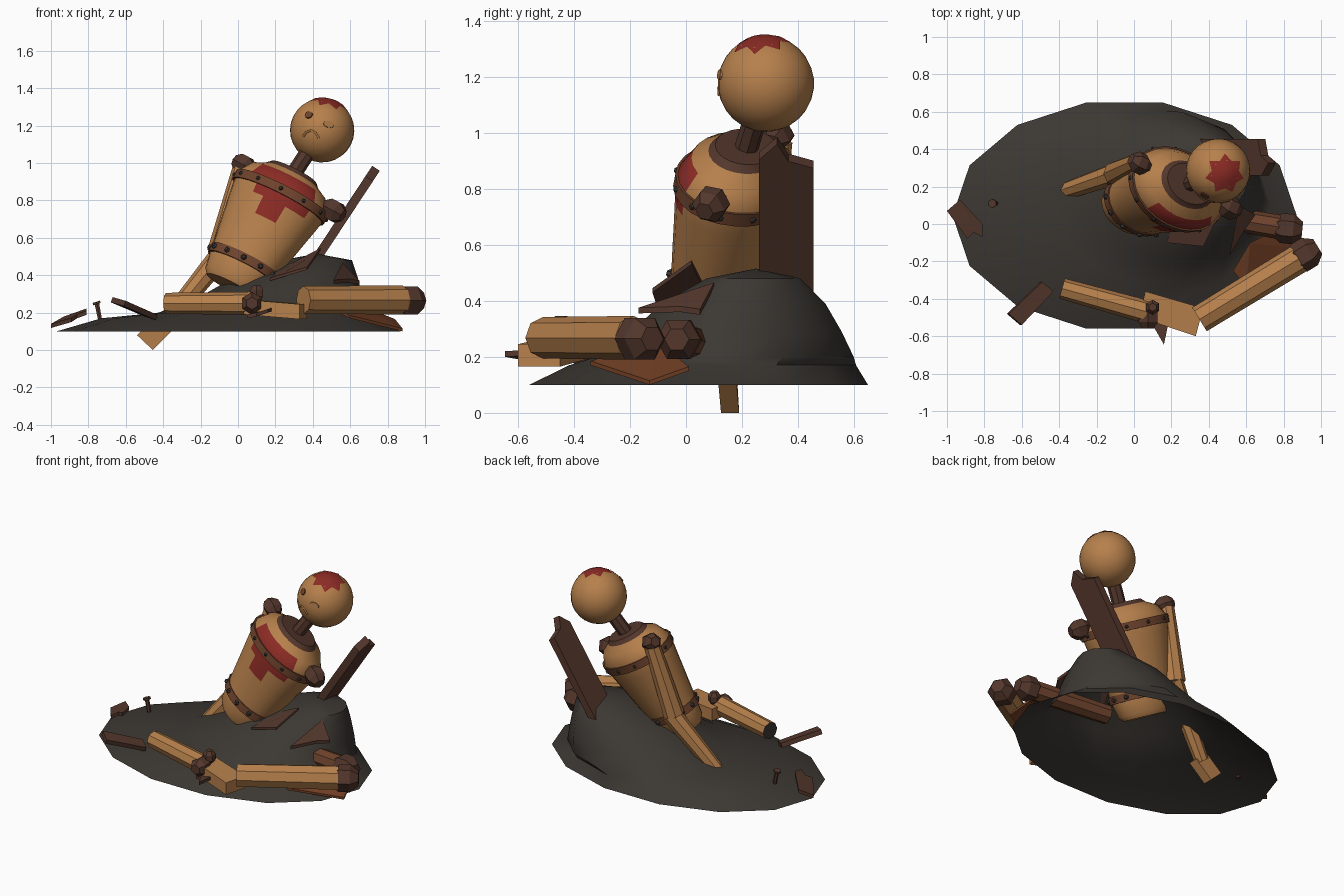
import bpy, bmesh, math
from mathutils import Vector as V

if "Cube" in bpy.data.objects:
    bpy.data.objects.remove(bpy.data.objects["Cube"])


def mat(name, r, g, b):
    m = bpy.data.materials.new(name)
    m.diffuse_color = (r, g, b, 1)
    m.use_nodes = True
    m.node_tree.nodes["Principled BSDF"].inputs["Base Color"].default_value = m.diffuse_color
    return m


WOOD = mat("warm wood", .47, .216, .072)
DARK = mat("dark brown wood", .087, .038, .025)
BAND = mat("brown band", .155, .056, .026)
RED = mat("red paint", .26, .024, .018)
EARTH = mat("charcoal earth", .045, .039, .033)
RUST = mat("rust", .17, .05, .018)
METAL = mat("dark metal", .042, .038, .035)
SHADE = mat("shaded wood", .41, .185, .062)


def finish(name, bm, mats, smooth=False, recalc=True):
    if recalc:
        bmesh.ops.recalc_face_normals(bm, faces=bm.faces[:])
    me = bpy.data.meshes.new(name)
    bm.to_mesh(me)
    bm.free()
    for m in mats:
        me.materials.append(m)
    ob = bpy.data.objects.new(name, me)
    bpy.context.collection.objects.link(ob)
    if smooth:
        bpy.ops.object.select_all(action='DESELECT')
        ob.select_set(True)
        bpy.context.view_layer.objects.active = ob
        bpy.ops.object.shade_smooth_by_angle(angle=math.radians(38))
    return ob


def basis(axis, ref=None):
    # u points to the front, v to the right, w along the axis
    w = V(axis).normalized()
    ref = V(ref) if ref else V((0, -1, 0)) if abs(w.y) < .9 else V((0, 0, 1))
    u = (ref - w * ref.dot(w)).normalized()
    return u, w.cross(u), w


def lathe(name, base, axis, prof, n, mats, rule=None, smooth=False, caps=True, cap_mats=(0, 0),
          ref=None, flat=1):
    u, v, w = basis(axis, ref)
    u = u * flat
    bm = bmesh.new()
    rings = [[bm.verts.new(V(base) + w * t + (u * math.cos(a) + v * math.sin(a)) * r)
              for a in [2 * math.pi * j / n for j in range(n)]] for t, r in prof]
    for i in range(len(prof) - 1):
        for j in range(n):
            k = (j + 1) % n
            f = bm.faces.new((rings[i][j], rings[i][k], rings[i + 1][k], rings[i + 1][j]))
            if rule:
                th = (360 * (j + .5) / n + 180) % 360 - 180
                f.material_index = rule((prof[i][0] + prof[i + 1][0]) / 2, th)
    if caps:
        for ring, c in zip((rings[0], rings[-1]), cap_mats):
            bm.faces.new(ring).material_index = c
    return finish(name, bm, mats, smooth)


def rod(name, a, b, r1, r2, n=8, m=WOOD, end=None):
    a, b = V(a), V(b)
    return lathe(name, a, b - a, [(0, r1), ((b - a).length, r2)], n,
                 [m, end or m], cap_mats=(1, 1))


def ball(name, c, axis, r, m=DARK):
    return lathe(name, c, axis, [(-r, r * .55), (-r * .4, r), (r * .4, r), (r, r * .55)], 6, [m])


def slab(name, pts, ext, m=DARK):
    bm = bmesh.new()
    a = [bm.verts.new(p) for p in pts]
    b = [bm.verts.new(V(p) + V(ext)) for p in pts]
    bm.faces.new(a)
    bm.faces.new(b[::-1])
    for j in range(len(a)):
        k = (j + 1) % len(a)
        bm.faces.new((a[j], a[k], b[k], b[j]))
    bmesh.ops.triangulate(bm, faces=[f for f in bm.faces if len(f.verts) > 4])
    return finish(name, bm, [m])


# Mound: open shell lofted through 14-sided ellipses
bm = bmesh.new()
rings = []
for z, cx, cy, rx, ry in [(.10, -.05, .045, .92, .62), (.17, 0, .095, .73, .525),
                          (.20, .135, .14, .56, .47), (.29, .235, .18, .43, .385),
                          (.39, .31, .205, .33, .30), (.48, .42, .24, .19, .17)]:
    rings.append([bm.verts.new((cx + rx * math.cos(2 * math.pi * j / 14),
                                cy + ry * math.sin(2 * math.pi * j / 14), z)) for j in range(14)])
top = bm.verts.new((.42, .25, .515))
for j in range(14):
    k = (j + 1) % 14
    for o, i in zip(rings, rings[1:]):
        bm.faces.new((o[j], o[k], i[k], i[j]))
    bm.faces.new((rings[-1][j], rings[-1][k], top))
finish("mound", bm, [EARTH], True, False)

# Torso: leaning, flattened barrel turned to the left, with red paint
B, AX = V((0, .09, .41)), V((.3, .125, .54))
FWD, FLAT = (-.44, -.9, 0), .76


def torso_paint(t, th):
    if t > .60:
        return 2
    if t > .5:
        return int(t < .57 and -30 < th < 60)
    return int((t > .40 and -15 < th < 60) or (.29 < t < .41 and 0 < th < 30))


PROF = [(-.08, .15), (-.05, .175), (.03, .192), (.09, .203), (.2, .225), (.30, .244), (.40, .264),
        (.44, .271), (.5, .276), (.57, .232), (.605, .165), (.63, .14)]
lathe("torso", B, AX, PROF, 24, [WOOD, RED, DARK], torso_paint, True, cap_mats=(0, 2),
      ref=FWD, flat=FLAT)

# Bands with studs
U, W2, W = basis(AX, FWD)
for name, t, r, s in (("lower_band", .06, .197, .016), ("upper_band", .475, .275, .012)):
    lathe(name, B, AX, [(t - .025, r - .008), (t - .025, r + .01), (t + .025, r + .012),
                        (t + .025, r - .006)], 24, [BAND], caps=False, smooth=True,
          ref=FWD, flat=FLAT)
    for j in range(12):
        a = math.radians(30 * j + 15)
        d = U * math.cos(a) * FLAT + W2 * math.sin(a)
        n = U * math.cos(a) + W2 * math.sin(a) * FLAT
        ball(name + "_stud", B + W * t + d * (r + .007), n, s, METAL)

# Neck and head
H, R = V((.45, .285, 1.175)), .172
rod("neck", B + W * .6, H, .043, .043, 8, DARK)
HA = V((.25, -.12, 1))
lathe("head", H, HA, [(-R * math.cos(math.pi * i / 14), max(.002, R * math.sin(math.pi * i / 14)))
                      for i in range(15)], 28, [WOOD], smooth=True)

# Star of red paint on the crown
u, v, w = basis(HA)
bm = bmesh.new()


def crown(pol, j):
    p, a = math.radians(pol), 2 * math.pi * j / 14
    return bm.verts.new(H + (w * math.cos(p) + (u * math.cos(a) + v * math.sin(a)) * math.sin(p)) * (R + .004))


pole = crown(0, 0)
inner = [crown(14, j) for j in range(14)]
outer = [crown(38 if j % 2 else 26, j) for j in range(14)]
for j in range(14):
    k = (j + 1) % 14
    bm.faces.new((pole, inner[j], inner[k]))
    bm.faces.new((inner[j], outer[j], outer[k], inner[k]))
finish("head_paint", bm, [RED], True)

# Eyes and mouth
for name, x, z, r, m in (("left_eye", -.072, .083, .025, BAND), ("right_eye", .035, .032, .031, SHADE)):
    d = V((x, -math.sqrt(R * R - x * x - z * z), z))
    lathe(name, H, d, [(R - .008, r), (R + .003, r - .002)], 12, [m],
          ref=(.25, 0, 1), flat=.85 if m == BAND else .6)
cu = bpy.data.curves.new("mouth", 'CURVE')
cu.dimensions, cu.bevel_depth, cu.bevel_resolution = '3D', .006, 1
sp = cu.splines.new('POLY')
arc = [(-.1, -.032), (-.085, -.01), (-.06, -.001), (-.035, -.014), (-.018, -.042)]
sp.points.add(len(arc) - 1)
for p, (x, z) in zip(sp.points, arc):
    p.co = (*(H + V((x, -math.sqrt(R * R - x * x - z * z), z))), 1)
cu.materials.append(SHADE)
bpy.context.collection.objects.link(bpy.data.objects.new("mouth", cu))

# Shoulders and the attached arm, its hand pushed through the mound
side = V((.48, -.235, -.255))
ball("left_shoulder", (.03, .325, .99), side, .058)
ball("right_shoulder", (.51, .09, .745), side, .063)
rod("upper_arm", (.02, .33, .97), (-.1, .27, .52), .05, .066)
rod("forearm", (-.08, .275, .52), (-.40, .165, .125), .062, .045)
slab("hand", [(-.42, .115, .19), (-.54, .12, .08), (-.455, .125, .0), (-.345, .115, .11)],
     (0, .065, 0), WOOD)

# Broken-off arm lying in front
ball("loose_shoulder", (.91, -.165, .265), (.6, .37, 0), .085)
rod("loose_upper_arm", (.88, -.187, .268), (.35, -.51, .268), .078, .074)
slab("loose_elbow_block", [(.06, -.36, .19), (.37, -.45, .165), (.33, -.60, .165), (.03, -.50, .19)],
     (0, 0, .08), WOOD)
rod("loose_forearm", (.07, -.47, .25), (-.385, -.345, .25), .062, .056, 8, WOOD, METAL)
ball("loose_elbow", (.075, -.5, .25), (0, 1, 0), .06)
ball("loose_elbow_knob", (.1, -.445, .305), (0, 0, 1), .04)

# Buried limb with its joint
ball("buried_joint", (.82, -.025, .262), (1, -.1, 0), .08)
rod("buried_limb", (.8, -.02, .26), (.27, .07, .24), .065, .06, 8, BAND)

# Tall splintered plank
prof = [(.26, .36), (.26, .93), (.325, .985), (.365, .925), (.455, .9), (.455, .36)]
slab("tall_plank", [(.345 + (z - .42) * .66, y, z) for y, z in prof], (.04, 0, -.027))

# Scattered shards
slab("left_shard", [(-1, .07, .14), (-.93, .13, .18), (-.81, -.0, .222), (-.81, -.07, .21),
                    (-.86, -.045, .192), (-.89, -.08, .172)], (0, 0, -.022))
slab("front_plank", [(-.68, -.48, .255), (-.5, -.31, .18), (-.44, -.36, .16), (-.61, -.54, .235)],
     (.01, 0, .028))
slab("spike_shard", [(.05, -.52, .17), (.1, -.54, .18), (.16, -.645, .2), (.19, -.5, .21)], (0, 0, .02))
slab("rust_shard", [(.53, -.25, .2), (.62, -.1, .24), (.84, .01, .15), (.88, -.13, .10),
                    (.6, -.34, .17)], (0, 0, .015), RUST)
slab("slope_shard", [(.51, -.17, .355), (.56, .1, .445), (.65, .05, .35), (.60, -.02, .36)], (0, 0, .02))
slab("torso_shard", [(.17, -.1, .37), (.37, -.12, .43), (.44, .02, .53), (.25, .07, .43)], (0, 0, .015))

# Nail sticking out of the ground
rod("nail", (-.735, .11, .15), (-.755, .11, .25), .012, .014, 6, DARK)
rod("nail_head", (-.754, .11, .245), (-.758, .11, .258), .024, .024, 6, DARK)
